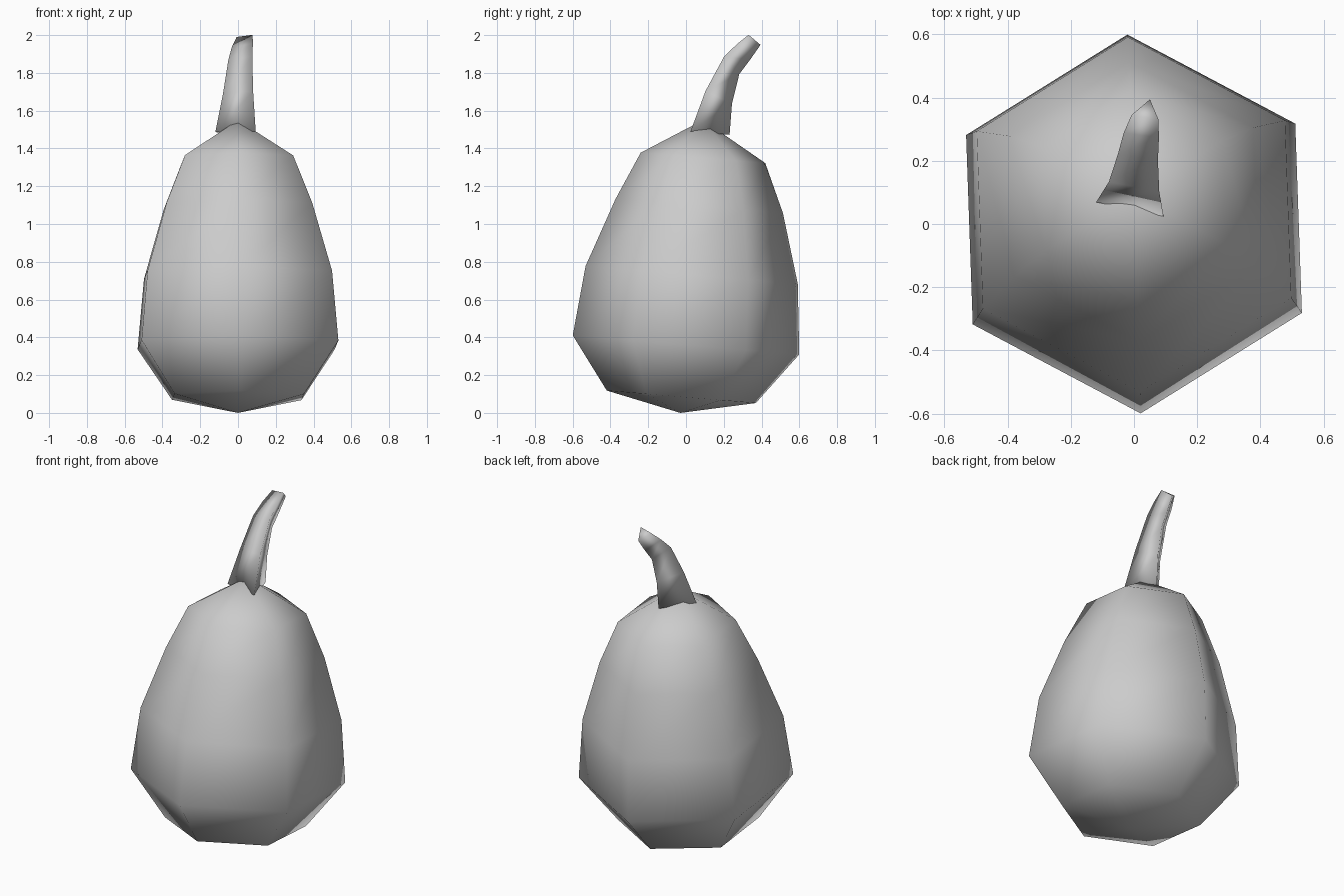
import bpy
import bmesh
from math import sin, cos, radians, tau

cube = bpy.data.objects.get("Cube")
if cube:
    bpy.data.objects.remove(cube, do_unlink=True)

grey = bpy.data.materials.new("plain grey")
grey.use_nodes = True
colour = (0.6, 0.6, 0.6, 1)
grey.diffuse_color = colour
grey.node_tree.nodes["Principled BSDF"].inputs["Base Color"].default_value = colour


def ring(bm, sides, phase, x, y, z, radius, tilt):
    """Regular polygon of vertices, leaning about the x axis."""
    verts = []
    for i in range(sides):
        a = radians(phase) + tau * i / sides
        dx, dy = radius * cos(a), radius * sin(a)
        t = radians(tilt)
        verts.append(bm.verts.new((x + dx, y + dy * cos(t), z + dy * sin(t))))
    return verts


def loft(name, sides, phase, sections, bottom=None, top=None):
    """Skin the sections, closing each end with a point or a flat cap."""
    bm = bmesh.new()
    rings = [ring(bm, sides, phase, *s) for s in sections]
    for low, high in zip(rings, rings[1:]):
        for i in range(sides):
            j = (i + 1) % sides
            bm.faces.new((low[i], low[j], high[j], high[i]))
    for loop, point in ((rings[0], bottom), (rings[-1], top)):
        if point:
            tip = bm.verts.new(point)
            for i in range(sides):
                bm.faces.new((loop[i], loop[(i + 1) % sides], tip))
        else:
            bm.faces.new(loop)
    bmesh.ops.recalc_face_normals(bm, faces=bm.faces)
    for face in bm.faces:
        face.smooth = True
    mesh = bpy.data.meshes.new(name)
    bm.to_mesh(mesh)
    bm.free()
    mesh.materials.append(grey)
    obj = bpy.data.objects.new(name, mesh)
    bpy.context.collection.objects.link(obj)
    return obj


# Leaning six-sided gourd body: x, y, z, radius, tilt of each section
lean = -4.8
loft("gourd_body", 6, 32, [
    (0, -0.025, 0.085, 0.396, lean),
    (0, 0, 0.36, 0.602, lean),
    (0, 0.03, 0.73, 0.564, lean),
    (0, 0.07, 1.095, 0.445, lean),
    (0, 0.09, 1.35, 0.331, lean),
], bottom=(0, -0.03, 0), top=(0, 0.09, 1.55))

# Three-sided stem, flared at the base and curving to the back
loft("stem", 3, 78, [
    (0, 0.108, 1.483, 0.126, -5),
    (0.01, 0.16, 1.677, 0.094, -25),
    (0.02, 0.235, 1.85, 0.075, -50),
    (0.03, 0.3, 1.92, 0.066, -54),
    (0.04, 0.357, 1.98, 0.05, -40),
])
